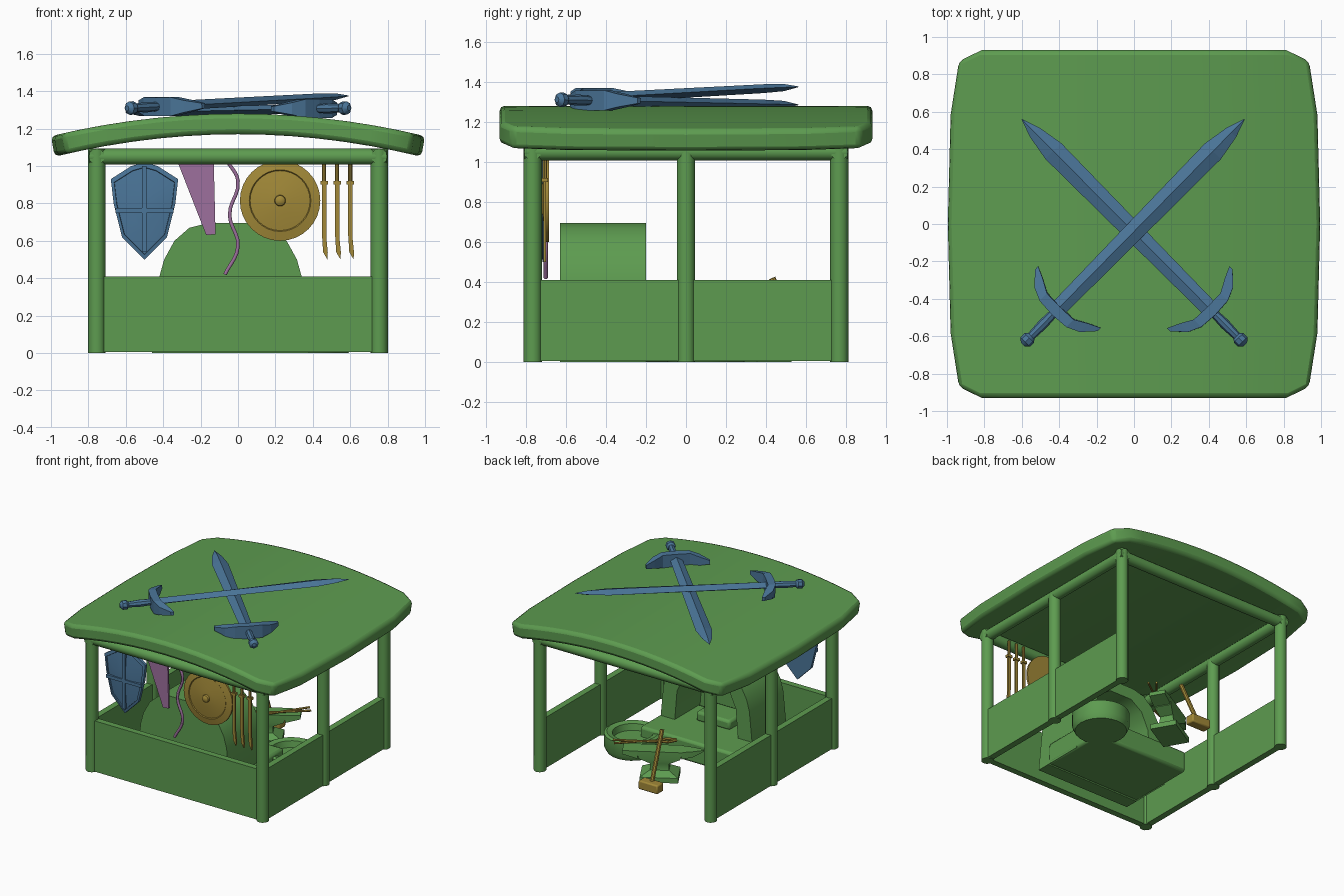
import bpy, bmesh, math
from mathutils import Vector, Matrix

if "Cube" in bpy.data.objects:
    bpy.data.objects.remove(bpy.data.objects["Cube"])


def material(name, rgb):
    m = bpy.data.materials.new(name)
    m.diffuse_color = (*rgb, 1)
    m.use_nodes = True
    m.node_tree.nodes["Principled BSDF"].inputs["Base Color"].default_value = m.diffuse_color
    return m


GREEN = material("green", (0.11, 0.33, 0.08))
BLUE = material("blue", (0.07, 0.18, 0.32))
GOLD = material("gold", (0.36, 0.25, 0.04))
PINK = material("pink", (0.34, 0.16, 0.34))


def finish(name, bm, mat, bevel=0, smooth=True):
    bmesh.ops.recalc_face_normals(bm, faces=bm.faces[:])
    me = bpy.data.meshes.new(name)
    bm.to_mesh(me)
    bm.free()
    ob = bpy.data.objects.new(name, me)
    bpy.context.collection.objects.link(ob)
    me.materials.append(mat)
    if bevel:
        b = ob.modifiers.new("bevel", 'BEVEL')
        b.width, b.segments, b.limit_method = bevel, 2, 'ANGLE'
    if smooth:
        bpy.ops.object.select_all(action='DESELECT')
        bpy.context.view_layer.objects.active = ob
        ob.select_set(True)
        bpy.ops.object.shade_smooth_by_angle(angle=math.radians(35))
    return ob


def box(name, lo, hi, mat=GREEN, bevel=0):
    bm = bmesh.new()
    bmesh.ops.create_cube(bm, size=1)
    for v in bm.verts:
        v.co = [(lo[i] + hi[i]) / 2 + v.co[i] * (hi[i] - lo[i]) for i in range(3)]
    return finish(name, bm, mat, bevel)


def loft(name, rings, mat, bevel=0, smooth=True, matrix=None):
    """Skin closed rings of equal point count, capping both ends."""
    bm = bmesh.new()
    vs = [[bm.verts.new(p) for p in r] for r in rings]
    n = len(vs[0])
    for a, b in zip(vs, vs[1:]):
        for i in range(n):
            bm.faces.new((a[i], a[(i + 1) % n], b[(i + 1) % n], b[i]))
    bm.faces.new(vs[0])
    bm.faces.new(vs[-1])
    if matrix:
        bm.transform(matrix)
    return finish(name, bm, mat, bevel, smooth)


def plate(name, pts, y0, y1, mat, bevel=0):
    """Extrude an x-z outline along y."""
    return loft(name, [[(x, y, z) for x, z in pts] for y in (y0, y1)], mat, bevel)


def lathe(name, prof, mat, matrix, n=24):
    """Revolve (radius, height) profile about local z."""
    ang = [2 * math.pi * i / n for i in range(n)]
    return loft(name, [[(r * math.cos(a), r * math.sin(a), z) for a in ang] for r, z in prof],
                mat, matrix=matrix)


def rod(name, a, b, r, mat=GREEN, n=12, r2=None):
    a, b = Vector(a), Vector(b)
    q = (b - a).to_track_quat('Z', 'Y').to_matrix().to_4x4()
    return lathe(name, [(r, 0), (r2 or r, (b - a).length)], mat, Matrix.Translation(a) @ q, n)


# curved roof slab with clipped corners
def reach(t, pts):
    t = abs(t)
    for (a, va), (b, vb) in zip(pts, pts[1:]):
        if t <= b:
            return va + (vb - va) * (t - a) / (b - a)


S = [-1, -.87, -.75, -.6, -.45, -.3, -.15, 0, .15, .3, .45, .6, .75, .87, 1]
T = [-1, -.67, 0, .67, 1]
bm = bmesh.new()
grid = []
for s in S:
    row = []
    for t in T:
        x = s * reach(t, [(0, 1), (.67, .985), (1, .94)])
        y = t * reach(s, [(0, .93), (.87, .93), (1, .87)])
        row.append((bm.verts.new((x, y, 1.28 - .12 * x * x)),
                    bm.verts.new((x * .98, y, 1.17 - .12 * x * x))))
    grid.append(row)
ns, nt = len(S), len(T)
for i in range(ns - 1):
    for j in range(nt - 1):
        for k in (0, 1):
            bm.faces.new([grid[p][q][k] for p, q in ((i, j), (i + 1, j), (i + 1, j + 1), (i, j + 1))])
rim = [(i, 0) for i in range(ns - 1)] + [(ns - 1, j) for j in range(nt - 1)] + \
      [(i, nt - 1) for i in range(ns - 1, 0, -1)] + [(0, j) for j in range(nt - 1, 0, -1)]
for a, b in zip(rim, rim[1:] + rim[:1]):
    A, B = grid[a[0]][a[1]], grid[b[0]][b[1]]
    bm.faces.new((A[0], B[0], B[1], A[1]))
finish("roof", bm, GREEN, .025)

# posts, beams and low walls
PX, PY = .755, .765
for sx in (-1, 1):
    for y in (-PY, 0, PY):
        rod("post", (sx * PX, y, 0), (sx * PX, y, 1.09 if y else 1.05), .046)
    rod("side_beam", (sx * PX, -PY - .04, 1.05), (sx * PX, PY + .04, 1.05), .043)
    rod("cross_beam", (-PX - .04, sx * PY, 1.05), (PX + .04, sx * PY, 1.05), .043)
    box("side_wall", (sx * PX - .025, -PY, .005), (sx * PX + .025, PY, .41))
box("front_wall", (-PX, -PY - .025, .005), (PX, -PY + .025, .41))

# forge: hood open to the back, with a low hearth table
CX = -.04
half = [(.42, 0), (.38, .41), (.355, .5), (.3, .6), (.22, .67), (.12, .695)]
inner = [(.28, .16), (.26, .4), (.2, .53), (.1, .6)]


def both(h):
    return [(CX - w, z) for w, z in h] + [(CX + w, z) for w, z in reversed(h)]


plate("hood_front", both(half), -.63, -.52, GREEN)
plate("hood_sides", both(half) + list(reversed(both(inner))), -.52, -.2, GREEN)
box("hearth_table", (CX - .42, -.52, 0), (CX + .42, .04, .17), bevel=.02)
box("hearth_ledge", (CX - .15, -.5, .16), (CX + .15, -.28, .24), bevel=.02)

# quenching basin
lathe("basin", [(.19, 0), (.21, .04), (.21, .14), (.19, .15), (.15, .14), (.14, .09)],
      GREEN, Matrix.Translation((.40, .1, 0)))

# anvil, turned on the floor
AM = Matrix.Translation((-.03, .37, 0)) @ Matrix.Rotation(math.radians(30), 4, 'Z')


def rect(hx, hy, z):
    return [(-hx, -hy, z), (hx, -hy, z), (hx, hy, z), (-hx, hy, z)]


loft("anvil_base", [rect(.14, .1, 0), rect(.14, .1, .04), rect(.07, .055, .08), rect(.07, .05, .13),
                    rect(.15, .065, .17), rect(.17, .065, .23)], GREEN, matrix=AM)
loft("anvil_horn", [[(x, -w, .235 - h), (x, w, .235 - h), (x, w, .23), (x, -w, .23)]
                    for x, w, h in ((-.32, .008, .015), (-.24, .04, .05), (-.16, .06, .06))],
     GREEN, matrix=AM)
loft("anvil_heel", [[(x, -w, .23 - h), (x, w, .23 - h), (x, w, .23), (x, -w, .23)]
                    for x, w, h in ((.16, .065, .06), (.27, .06, .03))], GREEN, matrix=AM)

# hammer and tongs
rod("hammer_handle", (-.11, .60, .03), (-.09, .43, .42), .017, GOLD, 8)
box("hammer_head", (-.195, .56, .005), (-.025, .64, .075), GOLD, .01)
for s in (-1, 1):
    side = Vector((-.7, .7, 0)) * s
    mid = Vector((.04, .32, .25))
    rod("tongs_handle", mid - side * .012, Vector((.27, .53, .265)) + side * .03, .008, GOLD, 6)
    rod("tongs_jaw", mid, Vector((-.02, .265, .25)) - side * .03, .01, GOLD, 6)
    rod("tongs_tip", Vector((-.02, .265, .25)) - side * .03, Vector((-.07, .22, .25)) - side * .006, .01, GOLD, 6)

# kite shield with rim and cross
kite = [(-.5, 1.02), (-.57, 1.0), (-.68, .93), (-.665, .8), (-.62, .62), (-.5, .5),
        (-.38, .62), (-.335, .8), (-.32, .93), (-.43, 1.0)]
kc = (-.5, .76)


def shrink(f, y):
    return [(kc[0] + (x - kc[0]) * f, y, kc[1] + (z - kc[1]) * f) for x, z in kite]


loft("kite_shield", [shrink(1, -.69), shrink(1, -.715), shrink(.9, -.72), shrink(.89, -.71),
                     shrink(.4, -.722)], BLUE)
box("shield_cross_upright", (-.512, -.732, .54), (-.488, -.70, 1.0), BLUE)
box("shield_cross_bar", (-.655, -.732, .75), (-.345, -.70, .775), BLUE)

# round shield
lathe("round_shield", [(.215, 0), (.215, .015), (.165, .025), (.16, .02), (.06, .035), (.03, .036),
                       (.027, .052), (.012, .062)], GOLD,
      Matrix.Translation((.225, -.685, .815)) @ Matrix.Rotation(math.pi / 2, 4, 'X'), 32)

# three hanging short swords
for x in (.46, .53, .6):
    plate("short_blade", [(x - .012, .91), (x + .012, .91), (x + .012, .62), (x + .02, .54),
                          (x + .018, .5), (x - .005, .54), (x - .012, .65)], -.712, -.698, GOLD)
    box("short_guard", (x - .02, -.72, .9), (x + .02, -.69, .92), GOLD)
    rod("short_grip", (x, -.705, .91), (x, -.705, 1.04), .011, GOLD, 8)

# tapered blade and wavy whip
plate("saw_blade", [(-.33, 1.04), (-.13, 1.04), (-.12, .635), (-.17, .63)], -.705, -.69, PINK)
cu = bpy.data.curves.new("whip", 'CURVE')
cu.dimensions, cu.bevel_depth, cu.bevel_resolution = '3D', .011, 1
cu.resolution_u = 5
sp = cu.splines.new('BEZIER')
path = [(-.06, 1.03), (0, .92), (-.045, .74), (0, .57), (-.07, .42)]
sp.bezier_points.add(len(path) - 1)
for p, (x, z) in zip(sp.bezier_points, path):
    p.co = (x, -.70, z)
    p.handle_left_type = p.handle_right_type = 'AUTO'
cu.materials.append(PINK)
bpy.context.collection.objects.link(bpy.data.objects.new("whip", cu))


# crossed swords on the roof: local x runs pommel to tip
def roof_sword(pommel, tip):
    p, t = Vector(pommel), Vector(tip)
    d = (t - p).normalized()
    side = Vector((0, 0, 1)).cross(d).normalized()
    up = d.cross(side)
    M = Matrix.Translation(p) @ Matrix((d, side, up)).transposed().to_4x4()
    L = (t - p).length
    loft("sword_blade", [[(x, -w, 0), (x, 0, -h), (x, w, 0), (x, 0, h)] for x, w, h in
                         ((.22, .045, .026), (L - .24, .06, .022), (L - .1, .036, .018), (L, .002, .002))],
         BLUE, smooth=False, matrix=M)
    for s in (-1, 1):
        loft("sword_guard", [[(x - a, s * y, -h), (x + a, s * y, -h), (x + a, s * y, h), (x - a, s * y, h)]
                             for x, y, a, h in ((.22, 0, .03, .05), (.225, .1, .028, .05),
                                                (.26, .17, .032, .032), (.31, .235, .012, .014))],
             BLUE, smooth=False, matrix=M)
    turn = Matrix.Rotation(math.pi / 2, 4, 'Y')
    lathe("sword_grip", [(.022, .02), (.028, .12), (.022, .22)], BLUE, M @ turn, 8)
    lathe("sword_pommel", [(.015, -.035), (.036, -.015), (.036, .015), (.018, .035)], BLUE, M @ turn, 8)


roof_sword((-.57, -.62, 1.31), (.59, .56, 1.375))
roof_sword((.57, -.62, 1.31), (-.6, .56, 1.285))
